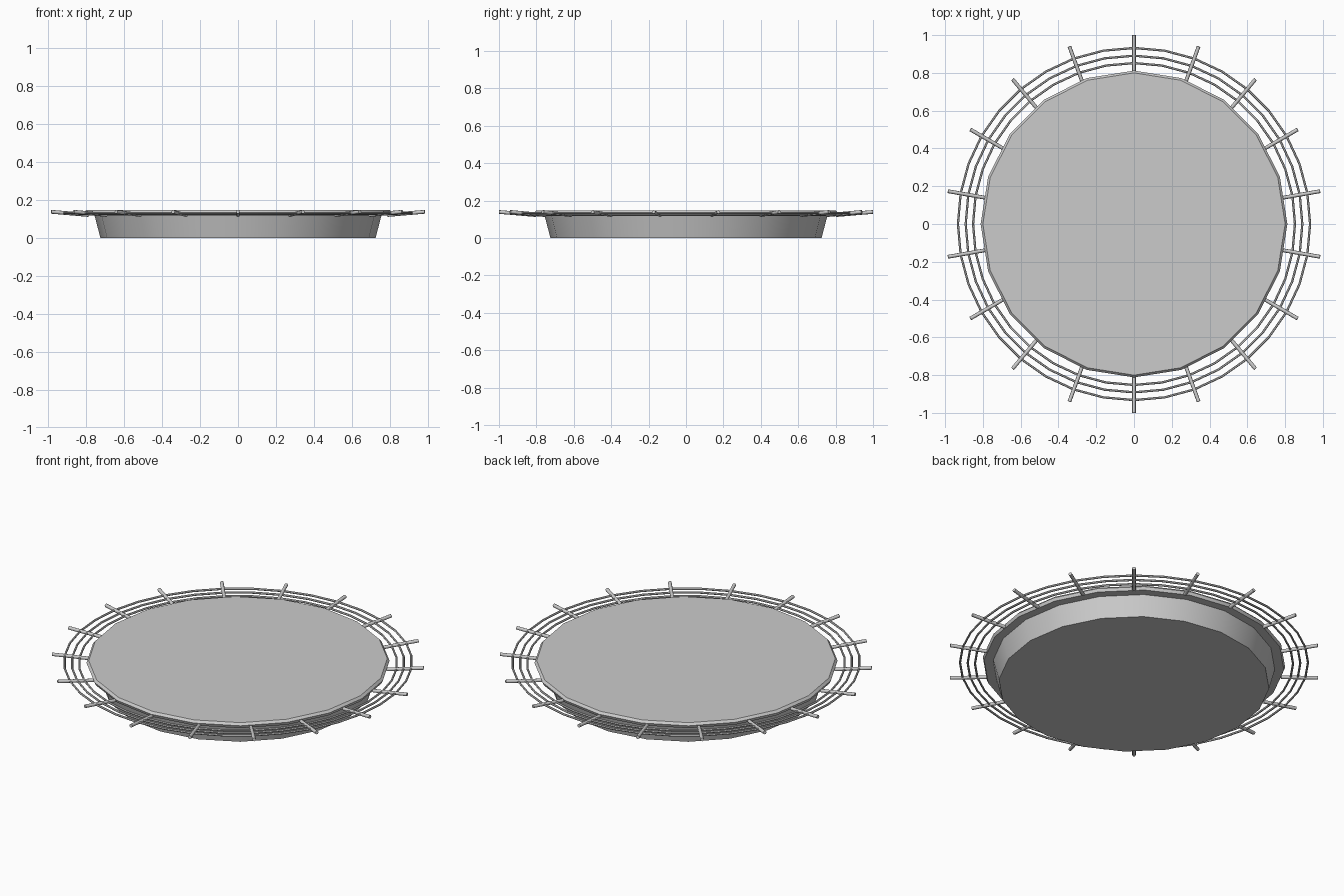
import bpy, bmesh, math
from mathutils import Vector, Matrix

if "Cube" in bpy.data.objects:
    bpy.data.objects.remove(bpy.data.objects["Cube"])


def finish(name, bm, angle=30):
    bmesh.ops.recalc_face_normals(bm, faces=bm.faces)
    me = bpy.data.meshes.new(name)
    bm.to_mesh(me)
    bm.free()
    ob = bpy.data.objects.new(name, me)
    bpy.context.collection.objects.link(ob)
    bpy.ops.object.select_all(action='DESELECT')
    ob.select_set(True)
    bpy.context.view_layer.objects.active = ob
    bpy.ops.object.shade_smooth_by_angle(angle=math.radians(angle))
    return ob


def lathe(name, profile, sides, closed=False):
    # Revolve (radius, z) points; open profiles get end caps
    bm = bmesh.new()
    rings = []
    for r, z in profile:
        rings.append([bm.verts.new((r * math.cos(2 * math.pi * i / sides),
                                    r * math.sin(2 * math.pi * i / sides), z))
                      for i in range(sides)])
    pairs = list(zip(rings, rings[1:]))
    if closed:
        pairs.append((rings[-1], rings[0]))
    else:
        bm.faces.new(rings[0])
        bm.faces.new(rings[-1])
    for a, b in pairs:
        for i in range(sides):
            j = (i + 1) % sides
            bm.faces.new((a[i], a[j], b[j], b[i]))
    return finish(name, bm)


# Tapered drum and the wider lid sitting on it
lathe("drum_body", [(0.725, 0), (0.757, 0.122)], 20)
lathe("lid", [(0.805, 0.118), (0.812, 0.135), (0.80, 0.148)], 20)

# Rising spokes around the rim
R0, Z0, R1, Z1 = 0.80, 0.122, 1.0, 0.139
bm = bmesh.new()
for k in range(18):
    a = math.radians(90 + 20 * k)
    d = Vector((math.cos(a), math.sin(a), 0))
    p, q = d * R0 + Vector((0, 0, Z0)), d * R1 + Vector((0, 0, Z1))
    m = Matrix.Translation((p + q) / 2) @ (q - p).to_track_quat('Z', 'Y').to_matrix().to_4x4()
    bmesh.ops.create_cone(bm, cap_ends=True, segments=8, radius1=0.010,
                          radius2=0.010, depth=(q - p).length, matrix=m)
finish("rim_spokes", bm, 50)

# Concentric wire rings carried by the spokes
for n, r in enumerate((0.852, 0.891, 0.932)):
    z = Z0 + (Z1 - Z0) * (r - R0) / (R1 - R0)
    section = [(r + 0.006 * math.cos(t * math.pi / 3),
                z + 0.006 * math.sin(t * math.pi / 3)) for t in range(6)]
    ob = lathe("wire_ring_%d" % (n + 1), section, 36, closed=True)
